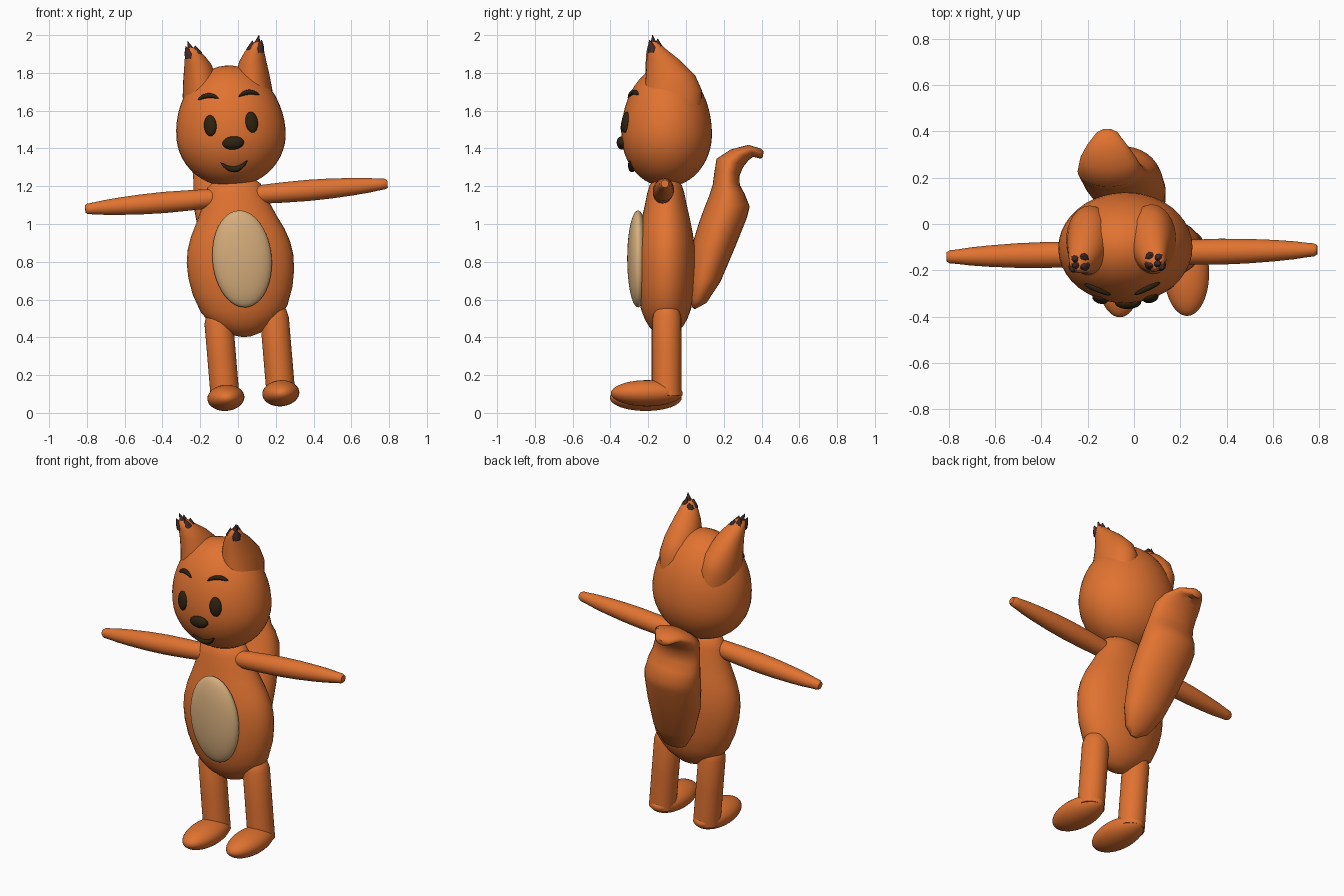
import bpy, bmesh, math
from mathutils import Vector, Matrix

if "Cube" in bpy.data.objects:
    bpy.data.objects.remove(bpy.data.objects["Cube"])

# The whole figure leans a few degrees sideways, so parts are built upright and then tilted
TILT = (Matrix.Translation((0.085, 0, 0)) @ Matrix.Rotation(math.radians(1.1), 4, 'Z')
        @ Matrix.Rotation(math.radians(-4.8), 4, 'Y'))


def material(name, rgb):
    m = bpy.data.materials.new(name)
    m.diffuse_color = (*rgb, 1)
    m.use_nodes = True
    m.node_tree.nodes["Principled BSDF"].inputs["Base Color"].default_value = m.diffuse_color
    return m


ORANGE = material("orange fur", (0.75, 0.17, 0.03))
TAN = material("tan belly", (0.67, 0.42, 0.20))
BLACK = material("dark features", (0.027, 0.016, 0.005))
BROWN = material("brown tuft", (0.06, 0.025, 0.02))


def finish(name, bm, mat):
    bmesh.ops.recalc_face_normals(bm, faces=bm.faces)
    bm.transform(TILT)
    me = bpy.data.meshes.new(name)
    bm.to_mesh(me)
    bm.free()
    me.materials.append(mat)
    me.shade_smooth()
    me.set_sharp_from_angle(angle=math.radians(50))
    ob = bpy.data.objects.new(name, me)
    bpy.context.collection.objects.link(ob)
    return ob


def ring(c, u, v, n=32):
    """Ellipse of points about c with half axes u and v."""
    c, u, v = Vector(c), Vector(u), Vector(v)
    return [c + u * math.cos(2 * math.pi * i / n) + v * math.sin(2 * math.pi * i / n)
            for i in range(n)]


def loft(name, rings, mat):
    bm = bmesh.new()
    rows = [[bm.verts.new(p) for p in r] for r in rings]
    n = len(rows[0])
    for a, b in zip(rows, rows[1:]):
        for i in range(n):
            bm.faces.new((a[i], a[(i + 1) % n], b[(i + 1) % n], b[i]))
    bm.faces.new(rows[0])
    bm.faces.new(rows[-1])
    return finish(name, bm, mat)


def ellipsoid(name, c, r, mat, basis=Matrix.Identity(3), low=None):
    bm = bmesh.new()
    bmesh.ops.create_uvsphere(bm, u_segments=40, v_segments=24, radius=1)
    for v in bm.verts:
        rz = low if low and v.co.z < 0 else r[2]
        v.co = Vector(c) + basis @ Vector((v.co.x * r[0], v.co.y * r[1], v.co.z * rz))
    return finish(name, bm, mat)


# Body: pear shape (z, half width, half depth)
body = [(0.405, 0.02, 0.015), (0.42, 0.075, 0.05), (0.46, 0.145, 0.09), (0.50, 0.19, 0.113),
        (0.553, 0.23, 0.133), (0.65, 0.265, 0.148), (0.74, 0.281, 0.155), (0.82, 0.283, 0.156),
        (0.89, 0.272, 0.152), (0.96, 0.248, 0.142), (1.03, 0.213, 0.128), (1.10, 0.182, 0.112),
        (1.17, 0.158, 0.098), (1.21, 0.14, 0.085), (1.24, 0.10, 0.06)]
loft("body", [ring((-0.008, -0.105, z), (w, 0, 0), (0, d, 0)) for z, w, d in body], ORANGE)
ellipsoid("belly_patch", (0, -0.253, 0.818), (0.157, 0.057, 0.257), TAN)

# Head
HC, HR, HLOW = Vector((0, -0.10, 1.48)), Vector((0.29, 0.24, 0.365)), 0.278
ellipsoid("head", HC, HR, ORANGE, low=HLOW)


def on_face(x, z):
    """Point and outward normal on the front of the head."""
    rz = HR.z if z > HC.z else HLOW
    k = 1 - (x / HR.x) ** 2 - ((z - HC.z) / rz) ** 2
    p = Vector((x, HC.y - HR.y * math.sqrt(k), z))
    d = p - HC
    return p, Vector((d.x / HR.x ** 2, d.y / HR.y ** 2, d.z / rz ** 2)).normalized()


def face_pad(name, x, z, w, h, thick):
    p, n = on_face(x, z)
    right = Vector((0, 0, 1)).cross(n).normalized()
    basis = Matrix((right, n, n.cross(right))).transposed()
    ellipsoid(name, p, (w, thick, h), BLACK, basis)


def stroke(name, cx, z, half, rise, thick):
    """Tapered curved line lying on the face."""
    rings = []
    for i in range(13):
        t = i / 6 - 1
        p, n = on_face(cx + half * t, z + rise * (1 - t * t))
        r = thick * math.sqrt(1.02 - t * t)
        rings.append(ring(p + n * 0.004, (0, r, 0), (0, 0, r), 12))
    loft(name, rings, BLACK)


face_pad("nose", 0.003, 1.434, 0.057, 0.035, 0.028)
stroke("mouth", 0, 1.335, 0.07, -0.038, 0.016)

# Ears (z, outer x, inner x, front y, back y), lofted into the head
ear = [(1.58, 0.235, 0.02, -0.23, 0.08), (1.70, 0.238, 0.03, -0.22, 0.085),
       (1.78, 0.229, 0.045, -0.212, 0.05), (1.86, 0.217, 0.075, -0.208, -0.03),
       (1.91, 0.21, 0.108, -0.206, -0.095), (1.94, 0.205, 0.135, -0.202, -0.13),
       (1.955, 0.195, 0.155, -0.19, -0.15)]
# Tuft spikes: base x, y and tip x, y, z
spikes = [(0.168, -0.168, 0.190, -0.178, 1.992), (0.185, -0.178, 0.202, -0.195, 1.965),
          (0.145, -0.172, 0.152, -0.182, 1.965), (0.178, -0.148, 0.180, -0.150, 1.975),
          (0.148, -0.146, 0.148, -0.135, 1.955)]
arm = [(0.08, 0.045), (0.14, 0.050), (0.25, 0.054), (0.38, 0.056), (0.50, 0.053), (0.62, 0.046),
       (0.70, 0.039), (0.76, 0.031), (0.79, 0.028), (0.803, 0.02)]
leg = [(0.075, 0.076), (0.30, 0.076), (0.49, 0.076), (0.53, 0.066), (0.56, 0.045), (0.577, 0.012)]

for side, s in (("left", -1), ("right", 1)):
    face_pad(side + "_eye", 0.11 * s, 1.535, 0.034, 0.056, 0.02)
    stroke(side + "_brow", 0.107 * s, 1.675, 0.055, 0.018, 0.013)
    loft(side + "_ear", [ring((s * (o + i) / 2, (f + b) / 2, z), ((o - i) / 2, 0, 0),
                              (0, (b - f) / 2, 0)) for z, o, i, f, b in ear], ORANGE)
    for k, (bx, by, tx, ty, tz) in enumerate(spikes):
        rows = [((bx, by, 1.898), 0.024), ((bx, by, 1.925), 0.027), ((tx, ty, tz), 0.001)]
        loft(f"{side}_ear_tuft_{k + 1}", [ring((s * x, y, z), (r, 0, 0), (0, r, 0), 10)
                                          for (x, y, z), r in rows], BROWN)
    loft(side + "_arm", [ring((s * x, -0.125, 1.15), (0, r, 0), (0, 0, r)) for x, r in arm], ORANGE)
    loft(side + "_leg", [ring((s * 0.148, -0.103, z), (r, 0, 0), (0, r, 0)) for z, r in leg], ORANGE)
    ellipsoid(side + "_foot", (s * 0.146, -0.21, 0.092), (0.098, 0.19, 0.069), ORANGE)

# Tail: front edge y, z, back edge y, z, and half width
tail = [(0.035, 0.56, 0.05, 0.552, 0.02), (0.02, 0.60, 0.11, 0.585, 0.075),
        (0.015, 0.70, 0.185, 0.70, 0.125), (0.03, 0.88, 0.265, 0.89, 0.16),
        (0.07, 1.01, 0.325, 1.04, 0.17), (0.095, 1.08, 0.34, 1.10, 0.17),
        (0.13, 1.17, 0.315, 1.165, 0.163), (0.145, 1.22, 0.288, 1.215, 0.152),
        (0.153, 1.28, 0.287, 1.265, 0.145), (0.165, 1.355, 0.305, 1.31, 0.14),
        (0.24, 1.405, 0.335, 1.35, 0.12), (0.335, 1.43, 0.36, 1.368, 0.085),
        (0.40, 1.41, 0.40, 1.357, 0.045), (0.415, 1.395, 0.41, 1.365, 0.02)]
loft("tail", [ring((-0.095 * ((fz + bz) / 2 - 0.56), (fy + by) / 2, (fz + bz) / 2), (w, 0, 0),
                   (0, (by - fy) / 2, (bz - fz) / 2)) for fy, fz, by, bz, w in tail], ORANGE)
